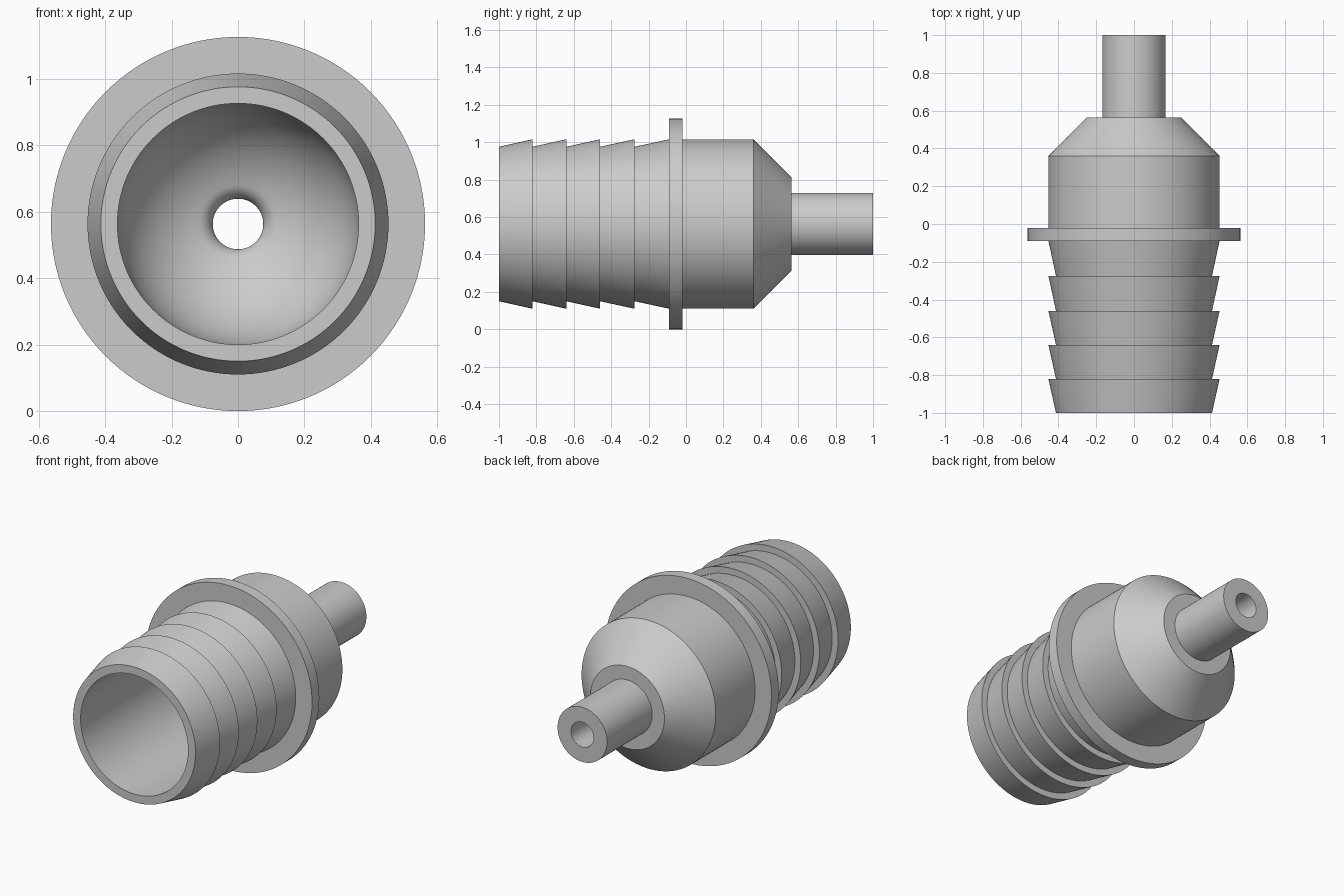
import bpy
import bmesh
from math import sin, cos, pi, sqrt, asin, radians

cube = bpy.data.objects.get("Cube")
if cube:
    bpy.data.objects.remove(cube, do_unlink=True)

FLANGE_R = 0.563
BODY_R = 0.453
ROOT_R = 0.413
STEM_R = 0.167
BORE_R = 0.363
HOLE_R = 0.076
DOME_Y = 0.17
FILLET = 0.06
SEGMENTS = 128

# Outer profile as (radius, y): five hose barbs, each widening towards the back
barb_ends = [-1.0, -0.82, -0.64, -0.46, -0.275, -0.09]
profile = []
for start, end in zip(barb_ends, barb_ends[1:]):
    profile += [(ROOT_R, start), (BODY_R, end)]

# Flange, body, tapered shoulder and stem
profile += [(FLANGE_R, -0.09), (FLANGE_R, -0.02), (BODY_R, -0.02),
            (BODY_R, 0.36), (0.25, 0.565), (STEM_R, 0.565),
            (STEM_R, 1.0), (HOLE_R, 1.0)]

# Rounded throat from the narrow hole into the domed chamber
throat_r = HOLE_R + FILLET
throat_y = DOME_Y + sqrt((BORE_R + FILLET) ** 2 - throat_r ** 2)
lean = asin(throat_r / (BORE_R + FILLET))
for i in range(11):
    a = (pi / 2 - lean) * i / 10
    profile.append((throat_r - FILLET * cos(a), throat_y - FILLET * sin(a)))

# Dome flowing into the straight bore
for i in range(1, 21):
    a = lean + (pi / 2 - lean) * i / 20
    profile.append((BORE_R * sin(a), DOME_Y + BORE_R * cos(a)))
profile.append((BORE_R, -1.0))

# Revolve the closed profile around the long axis
bm = bmesh.new()
verts = [bm.verts.new((r, y, FLANGE_R)) for r, y in profile]
edges = [bm.edges.new((verts[i - 1], verts[i])) for i in range(len(verts))]
bmesh.ops.spin(bm, geom=verts + edges, cent=(0, 0, FLANGE_R), axis=(0, 1, 0),
               angle=2 * pi, steps=SEGMENTS, use_merge=True)
bmesh.ops.remove_doubles(bm, verts=bm.verts, dist=0.0001)
bmesh.ops.recalc_face_normals(bm, faces=bm.faces)
mesh = bpy.data.meshes.new("barbed_fitting")
bm.to_mesh(mesh)
bm.free()

# Plain grey material
grey = bpy.data.materials.new("light_grey")
grey.use_nodes = True
colour = (0.6, 0.6, 0.6, 1)
grey.diffuse_color = colour
grey.node_tree.nodes["Principled BSDF"].inputs["Base Color"].default_value = colour
mesh.materials.append(grey)

fitting = bpy.data.objects.new("barbed_fitting", mesh)
bpy.context.collection.objects.link(fitting)
bpy.ops.object.select_all(action='DESELECT')
fitting.select_set(True)
bpy.context.view_layer.objects.active = fitting
bpy.ops.object.shade_smooth_by_angle(angle=radians(25))
